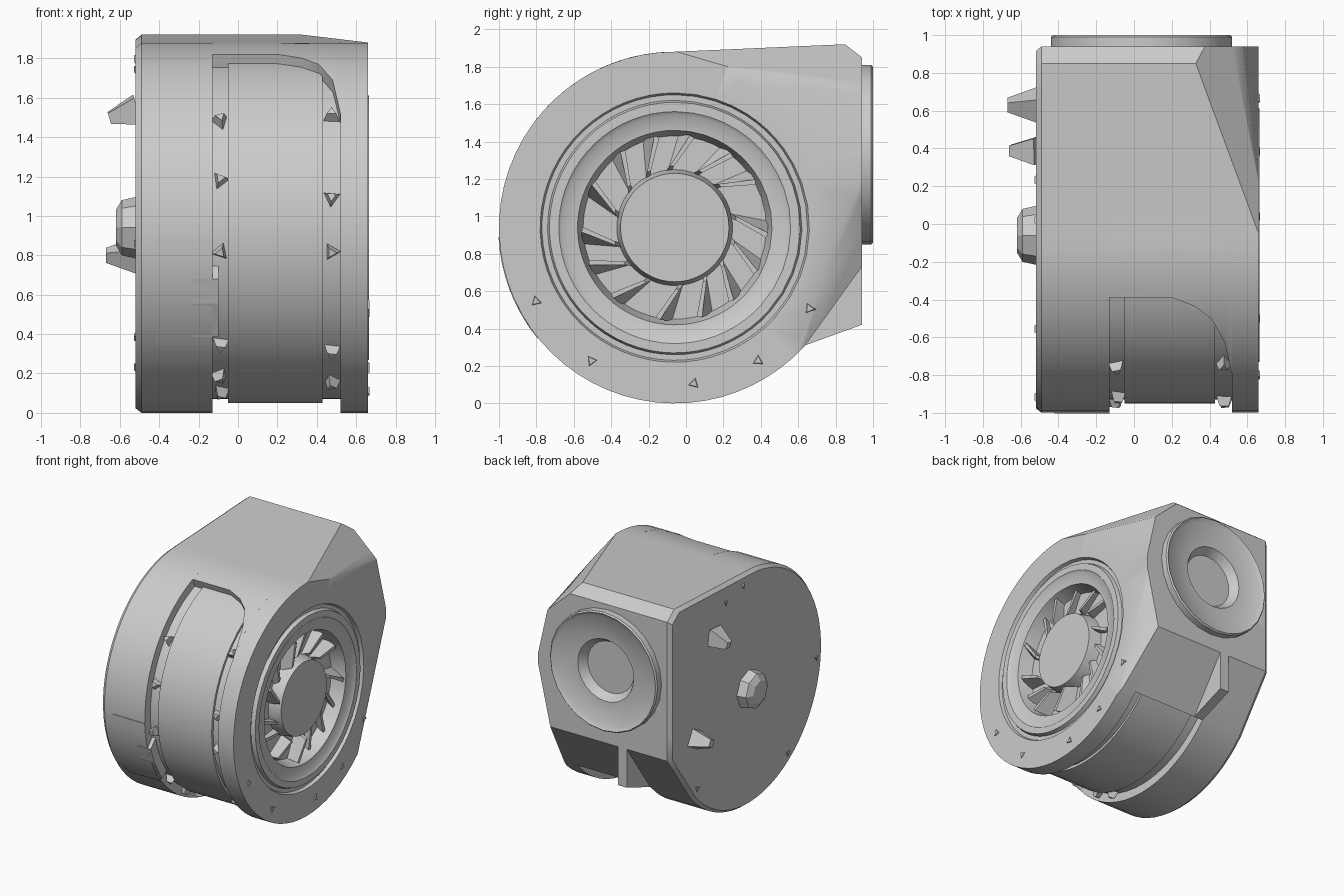
import bpy, bmesh, math, random
from math import sin, cos, pi, radians
from mathutils import Vector

old = bpy.data.objects.get("Cube")
if old:
    bpy.data.objects.remove(old)

random.seed(4)
CY, CZ, R = -0.06, 0.94, 0.94

grey = bpy.data.materials.new("light grey")
grey.use_nodes = True
COL = (0.6, 0.6, 0.6, 1)
grey.diffuse_color = COL
grey.node_tree.nodes["Principled BSDF"].inputs["Base Color"].default_value = COL


def finish(name, bm, angle=35):
    bmesh.ops.recalc_face_normals(bm, faces=bm.faces)
    me = bpy.data.meshes.new(name)
    bm.to_mesh(me)
    bm.free()
    me.materials.append(grey)
    ob = bpy.data.objects.new(name, me)
    bpy.context.collection.objects.link(ob)
    bpy.ops.object.select_all(action='DESELECT')
    ob.select_set(True)
    bpy.context.view_layer.objects.active = ob
    if angle:
        bpy.ops.object.shade_smooth_by_angle(angle=radians(angle))
    return ob


def loft(name, rings, cuts=(), angle=35):
    """Bridge equal-length rings, cap both ends, then slice by planes."""
    bm = bmesh.new()
    rows = [[bm.verts.new(p) for p in ring] for ring in rings]
    n = len(rows[0])
    for a, b in zip(rows, rows[1:]):
        for i in range(n):
            j = (i + 1) % n
            bm.faces.new((a[i], a[j], b[j], b[i]))
    bm.faces.new(rows[0])
    bm.faces.new(rows[-1])
    for co, no in cuts:
        geom = bm.verts[:] + bm.edges[:] + bm.faces[:]
        res = bmesh.ops.bisect_plane(bm, geom=geom, plane_co=co, plane_no=no, clear_outer=True)
        edges = [e for e in res["geom_cut"] if isinstance(e, bmesh.types.BMEdge) and e.is_boundary]
        if edges:
            bmesh.ops.holes_fill(bm, edges=edges, sides=0)
    return finish(name, bm, angle)


def polar(deg, r=R):
    t = radians(deg)
    return (CY + r * sin(t), CZ + r * cos(t))


def at(x, pts):
    return [Vector((x, y, z)) for y, z in pts]


def circle(x, r, n=40):
    return at(x, [polar(360 * i / n, r) for i in range(n)])


def line(a, b, n):
    return [(a[0] + (b[0] - a[0]) * i / n, a[1] + (b[1] - a[1]) * i / n) for i in range(n)]


def plane(a, b, c):
    a, b, c = Vector(a), Vector(b), Vector(c)
    no = (b - a).cross(c - a).normalized()
    return a, (no if no.x > 0 else -no)


def spike(name, base, direction, r, h, sides=3, tip=0.1):
    """Small tapered peg standing on a surface."""
    d = Vector(direction).normalized()
    u = d.orthogonal().normalized()
    v = d.cross(u)
    ph = random.random() * 6
    ring = [u * cos(ph + 2 * pi * i / sides) + v * sin(ph + 2 * pi * i / sides) for i in range(sides)]
    b = Vector(base)
    return loft(name, [[b + p * r for p in ring], [b + d * h + p * r * tip for p in ring]], angle=0)


# Outline: round drum that runs out into a square outlet with a sloped underside
outlet = (line(polar(0), (0.85, 1.92), 6) + [(0.85, 1.92)]
          + line((0.94, 1.85), (0.94, 0.73), 6) + line((0.94, 0.73), polar(132), 3))
outline = [polar(132 + 228 * i / 42) for i in range(42)] + outlet

# Sloped corners of the outlet on the inlet side
cuts = [plane((0.32, 0.94, 1.9), (0.66, 0.94, 1.59), (0.66, -0.05, 1.88)),
        plane((0.57, 0.94, 1.7), (0.66, 0.94, 1.3), (0.66, 0.3, 1.75)),
        plane((0.66, 0.6, 0.3), (0.66, 0.9, 1.1), (0.55, 0.94, 0.72))]

# Motor side shell with chamfered rim
small = [(CY + (y - CY) * 0.975, CZ + (z - CZ) * 0.975) for y, z in outline]
left_shell = loft("motor_shell", [at(-0.52, small), at(-0.49, outline), at(-0.13, outline)])

# Upper housing between the shells, its opening rounded beside the flange
sections = []
for x, a in ((-0.13, 20.5), (0.2, 20.5), (0.32, 23.5), (0.41, 28), (0.48, 37), (0.52, 52)):
    arc = [polar(-a + a * i / 8) for i in range(8)]
    sections.append(at(x, arc + outlet + [polar(132), (CY, CZ)]))
housing = loft("upper_housing", sections, cuts)

# Inlet flange with ring grooves, blade channel and hub
rings = [at(0.52, outline), at(0.66, outline)]
angles = [math.atan2(y - CY, z - CZ) for y, z in outline]
for r, x in ((0.72, 0.66), (0.71, 0.635), (0.68, 0.635), (0.67, 0.665), (0.62, 0.665),
             (0.6, 0.65), (0.52, 0.64), (0.49, 0.53), (0.31, 0.53), (0.29, 0.63)):
    rings.append(at(x, [(CY + r * sin(t), CZ + r * cos(t)) for t in angles]))
loft("inlet_flange", rings, cuts)

# Drum band and the shallow grooves beside it
loft("drum_band", [circle(-0.05, 0.89, 64), circle(0.43, 0.89, 64)])
loft("groove_floor", [circle(-0.13, 0.87, 64), circle(0.52, 0.87, 64)])

# Triangular mounting rib under the outlet
rib = [(0.94, 0.42), (0.94, 0.76), polar(132, 0.9), polar(132)]
loft("mounting_rib", [at(-0.13, rib), at(-0.05, rib)], angle=0)

# Fan blades in the inlet channel
for i in range(14):
    a = 360 * i / 14 + random.uniform(-5, 5)
    pts = [polar(a - 7, 0.3), polar(a + 4, 0.5), polar(a + 11, 0.49), polar(a - 1, 0.3)]
    tilt = [polar(a - 2, 0.33), polar(a + 12, 0.5), polar(a + 15, 0.49), polar(a + 2, 0.33)]
    loft("fan_blade", [at(0.52, pts), at(random.uniform(0.58, 0.65), tilt)], angle=0)

# Rear port: bore through the outlet wall, then a low ring with a funnel mouth
PX, PZ = 0.04, 1.33


def port_ring(r, y, n=24):
    return [Vector((PX + r * cos(2 * pi * i / n), y, PZ + r * sin(2 * pi * i / n))) for i in range(n)]


cutter = loft("port_cutter", [port_ring(0.27, 0.75), port_ring(0.27, 1.1)])
cutter.hide_render = True
for ob in (left_shell, housing):
    mod = ob.modifiers.new("bore", 'BOOLEAN')
    mod.object = cutter
    mod.operation = 'DIFFERENCE'
    mod.solver = 'EXACT'
    bpy.context.view_layer.objects.active = ob
    bpy.ops.object.modifier_apply(modifier=mod.name)
bpy.data.objects.remove(cutter)
loft("rear_port", [port_ring(r, y) for r, y in
                   ((0.48, 0.9), (0.48, 0.99), (0.47, 1.0), (0.44, 0.98), (0.25, 0.965),
                    (0.16, 0.83), (0.14, 0.77))])

# Centre boss and pegs on the motor side
boss = [circle(x, r, 8) for x, r in ((-0.5, 0.16), (-0.59, 0.14), (-0.62, 0.09))]
loft("centre_boss", boss, angle=0)
spike("upper_peg", (-0.51, 0.39, 1.54), (-1, 0, -0.3), 0.1, 0.15, 4, 0.4)
spike("lower_peg", (-0.51, 0.63, 0.8), (-1, 0, 0), 0.1, 0.16, 4, 0.4)

# Small rim screws on both end faces
for a in (148, 173, 212, 242, 121):
    y, z = polar(a, 0.84)
    spike("inlet_rim_screw", (0.655, y, z), (1, 0, 0), 0.035, 0.012, 3, 0.7)
for a in (5, 20, 265, 215, 130):
    y, z = polar(a, 0.86)
    spike("motor_rim_screw", (-0.515, y, z), (-1, 0, 0), 0.03, 0.012, 3, 0.7)

# Ragged lugs inside the two grooves
for x, lug_angles in ((-0.09, (308, 286, 262, 228, 212, 200)), (0.475, (280, 262, 225, 208, 310))):
    for a in lug_angles:
        y, z = polar(a, 0.85)
        spike("groove_lug", (x, y, z), (0, y - CY, z - CZ), 0.055, 0.07, 3, 0.5)

# Curved access panel and connector block on the front
steps = [231 + 36 * i / 8 for i in range(9)]
panel = [polar(a, 0.944) for a in steps] + [polar(a, 0.93) for a in reversed(steps)]
loft("access_panel", [at(-0.42, panel), at(-0.131, panel)])
block = [polar(234, 0.945), polar(246, 0.945), polar(254, 0.945), polar(258, 0.85), polar(234, 0.85)]
loft("connector_block", [at(-0.23, block), at(-0.1, block)], angle=0)
